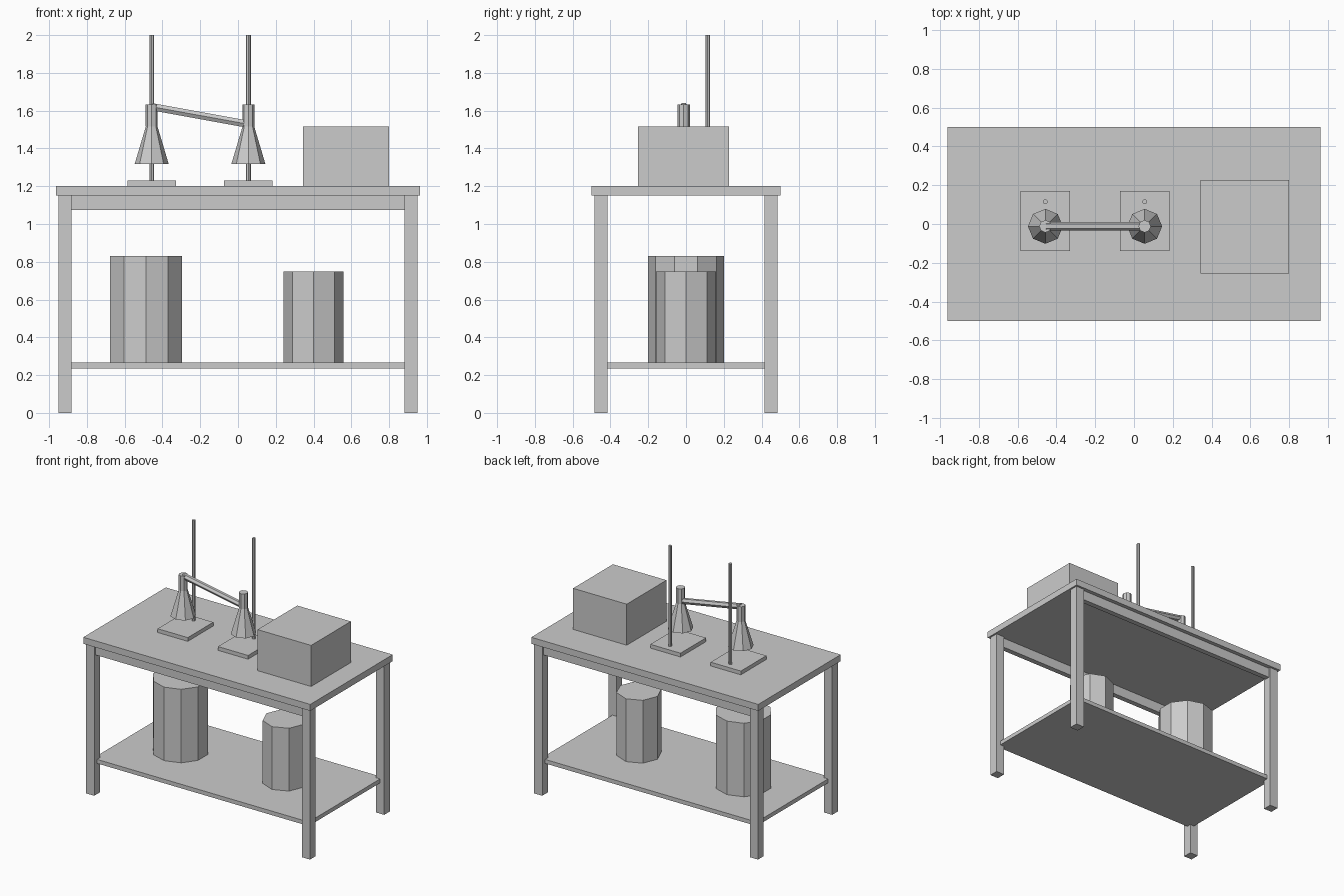
import bpy
import math
from mathutils import Vector

cube = bpy.data.objects.get("Cube")
if cube:
    bpy.data.objects.remove(cube, do_unlink=True)

grey = bpy.data.materials.new("plain_grey")
grey.use_nodes = True
COLOUR = (0.6, 0.6, 0.6, 1)
grey.diffuse_color = COLOUR
grey.node_tree.nodes["Principled BSDF"].inputs["Base Color"].default_value = COLOUR


def finish(name):
    ob = bpy.context.object
    ob.name = name
    ob.data.materials.clear()
    ob.data.materials.append(grey)
    return ob


def box(name, x0, x1, y0, y1, z0, z1):
    bpy.ops.mesh.primitive_cube_add(
        size=1, location=((x0 + x1) / 2, (y0 + y1) / 2, (z0 + z1) / 2))
    ob = finish(name)
    ob.scale = (x1 - x0, y1 - y0, z1 - z0)
    bpy.ops.object.transform_apply(location=False, rotation=False, scale=True)
    return ob


def prism(name, x, y, z0, z1, r0, r1, sides):
    bpy.ops.mesh.primitive_cone_add(
        vertices=sides, radius1=r0, radius2=r1, depth=z1 - z0,
        location=(x, y, (z0 + z1) / 2))
    return finish(name)


# Table: top, legs, long aprons and lower shelf
box("table_top", -0.963, 0.963, -0.5, 0.5, 1.15, 1.2)
for sx, side in ((-1, "right"), (1, "left")):
    for sy, end in ((-1, "front"), (1, "back")):
        xs = sorted((sx * 0.881, sx * 0.95))
        ys = sorted((sy * 0.415, sy * 0.484))
        box(f"{end}_{side}_leg", *xs, *ys, 0, 1.15)
for sy, end in ((-1, "front"), (1, "back")):
    ys = sorted((sy * 0.43, sy * 0.47))
    box(f"{end}_apron", -0.9, 0.9, *ys, 1.075, 1.15)
box("lower_shelf", -0.915, 0.915, -0.45, 0.45, 0.235, 0.266)

# Drums on the shelf and the case on the table
prism("large_drum", -0.487, 0, 0.266, 0.83, 0.2, 0.2, 10)
prism("small_drum", 0.4, 0, 0.266, 0.748, 0.158, 0.158, 8)
box("equipment_case", 0.344, 0.799, -0.255, 0.227, 1.2, 1.515)

# Two stands, each with a base, rod, flask body and neck
FLASK_Y = -0.012
for x, side in ((-0.457, "right"), (0.055, "left")):
    box(f"{side}_stand_base", x - 0.128, x + 0.128, -0.139, 0.171, 1.2, 1.229)
    prism(f"{side}_stand_rod", x, 0.115, 1.229, 2, 0.0125, 0.0125, 8)
    prism(f"{side}_flask_body", x, FLASK_Y, 1.318, 1.516, 0.09, 0.031, 8)
    prism(f"{side}_flask_neck", x, FLASK_Y, 1.516, 1.632, 0.032, 0.032, 8)

# Sloping six-sided tube joining the flask necks
start, stop = Vector((-0.457, FLASK_Y, 1.621)), Vector((0.055, FLASK_Y, 1.528))
run = stop - start
bpy.ops.mesh.primitive_cylinder_add(
    vertices=6, radius=0.022, depth=run.length, location=(start + stop) / 2,
    rotation=(0, math.atan2(run.x, run.z), 0))
finish("connecting_tube")
